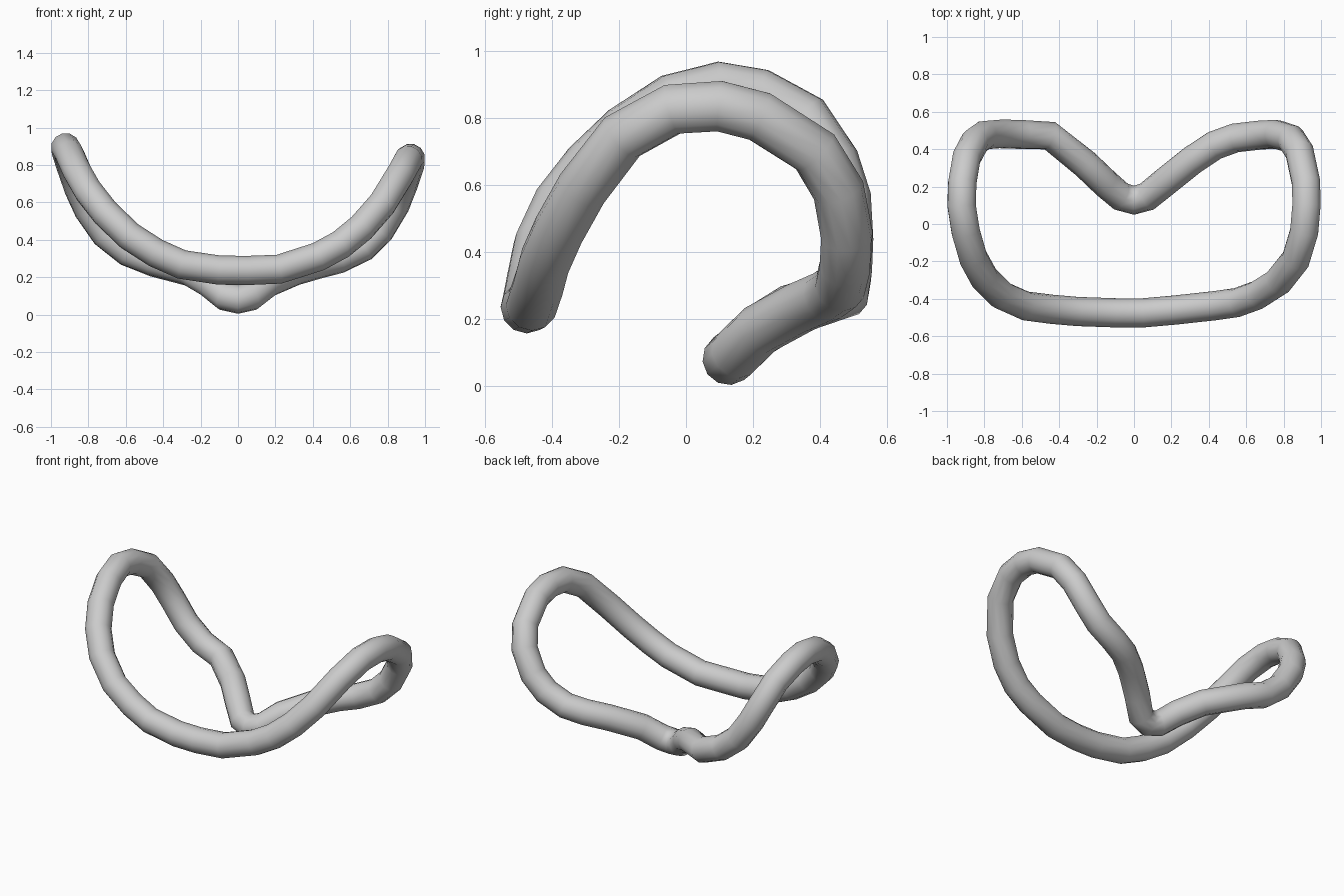
import bpy

TUBE_RADIUS = 0.078

# Centre line of the closed saddle-shaped loop, starting at the front middle
path = [
    (0.05, -0.475, 0.236), (0.22, -0.46, 0.243), (0.43, -0.437, 0.31),
    (0.55, -0.42, 0.375), (0.66, -0.38, 0.465), (0.77, -0.31, 0.59),
    (0.865, -0.19, 0.745), (0.91, -0.04, 0.827),
    # right lobe
    (0.922, 0.10, 0.836), (0.92, 0.22, 0.805), (0.885, 0.385, 0.70),
    (0.84, 0.455, 0.585), (0.76, 0.48, 0.45), (0.67, 0.475, 0.36),
    (0.54, 0.46, 0.298), (0.43, 0.42, 0.27), (0.31, 0.34, 0.235),
    (0.16, 0.22, 0.17), (0.07, 0.147, 0.098),
    # dip at the back
    (0.0, 0.127, 0.082), (-0.07, 0.147, 0.098), (-0.15, 0.215, 0.165),
    (-0.26, 0.32, 0.23), (-0.45, 0.472, 0.28),
    # left lobe
    (-0.59, 0.478, 0.335), (-0.71, 0.482, 0.43), (-0.80, 0.475, 0.56),
    (-0.85, 0.44, 0.67), (-0.895, 0.355, 0.80), (-0.918, 0.22, 0.872),
    (-0.922, 0.10, 0.893), (-0.90, -0.04, 0.857), (-0.86, -0.18, 0.765),
    (-0.80, -0.29, 0.66), (-0.71, -0.38, 0.545), (-0.58, -0.438, 0.42),
    (-0.44, -0.456, 0.33), (-0.30, -0.468, 0.268), (-0.10, -0.475, 0.238),
]

# Round tube swept along the loop
curve = bpy.data.curves.new("loop_tube", "CURVE")
curve.dimensions = "3D"
curve.twist_mode = "MINIMUM"
curve.bevel_depth = TUBE_RADIUS
curve.bevel_resolution = 4
spline = curve.splines.new("POLY")
spline.points.add(len(path) - 1)
for point, co in zip(spline.points, path):
    point.co = (*co, 1.0)
spline.use_cyclic_u = True
spline.use_smooth = True

tube = bpy.data.objects.new("loop_tube", curve)
bpy.context.collection.objects.link(tube)

# Turn the swept tube into a smooth mesh
bpy.context.view_layer.objects.active = tube
tube.select_set(True)
bpy.ops.object.convert(target="MESH")
bpy.ops.object.shade_smooth()
